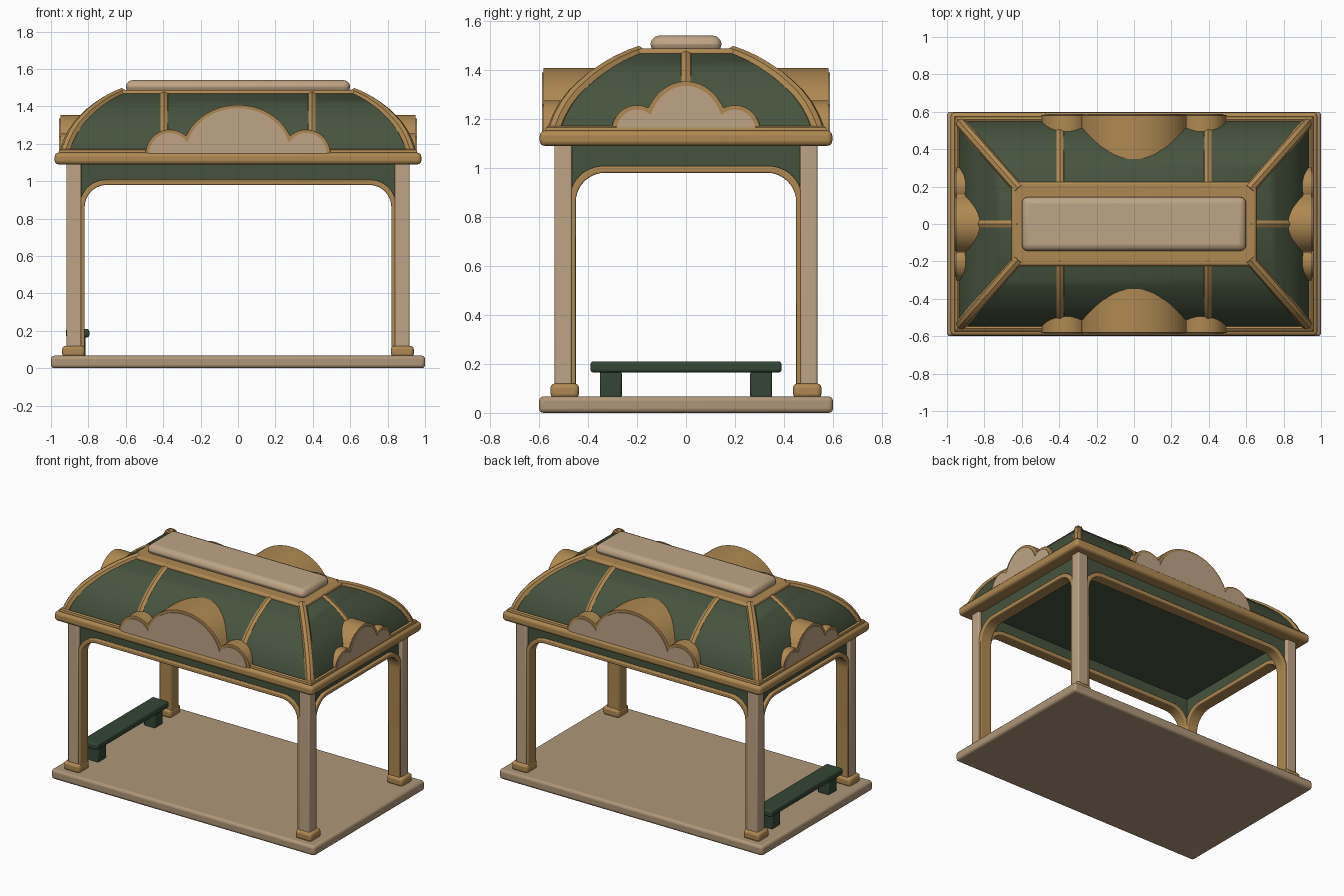
import bpy, bmesh, math
from mathutils import Vector

if "Cube" in bpy.data.objects:
    bpy.data.objects.remove(bpy.data.objects["Cube"])


def mat(name, rgb):
    m = bpy.data.materials.new(name)
    m.diffuse_color = (*rgb, 1)
    m.use_nodes = True
    m.node_tree.nodes["Principled BSDF"].inputs["Base Color"].default_value = m.diffuse_color
    return m


CREAM = mat("cream wood", (0.52, 0.37, 0.235))
FLOOR = mat("floor tan", (0.43, 0.305, 0.19))
OCHRE = mat("ochre trim", (0.43, 0.25, 0.085))
GREEN = mat("roof green", (0.062, 0.086, 0.048))
DARK = mat("bench green", (0.034, 0.062, 0.036))


def finish(ob, material, bevel=0, segs=3):
    ob.data.materials.clear()
    ob.data.materials.append(material)
    if bevel:
        b = ob.modifiers.new("rounding", 'BEVEL')
        b.width, b.segments, b.limit_method = bevel, segs, 'ANGLE'
    bpy.ops.object.select_all(action='DESELECT')
    ob.select_set(True)
    bpy.context.view_layer.objects.active = ob
    bpy.ops.object.shade_smooth_by_angle(angle=math.radians(40))
    return ob


def from_bm(name, bm, material, bevel=0):
    bmesh.ops.recalc_face_normals(bm, faces=bm.faces)
    me = bpy.data.meshes.new(name)
    bm.to_mesh(me)
    bm.free()
    ob = bpy.data.objects.new(name, me)
    bpy.context.collection.objects.link(ob)
    return finish(ob, material, bevel)


def box(name, x, y, z, material, bevel=0.01):
    bm = bmesh.new()
    bmesh.ops.create_cube(bm, size=1)
    for v in bm.verts:
        v.co = [(a + b) / 2 + c * abs(b - a) for (a, b), c in zip((x, y, z), v.co)]
    return from_bm(name, bm, material, bevel)


def place(axis, u, d, z):
    """Point at u along a wall, d outward; axis 'y' is a front/back wall."""
    return (u, d, z) if axis == 'y' else (d, u, z)


def strip(name, axis, inner, outer, d0, d1, material, bevel=0):
    """Solid band between two matching outlines."""
    bm = bmesh.new()
    rows = [[bm.verts.new(place(axis, p[0], d, p[1]))
             for p, d in ((a, d0), (b, d0), (b, d1), (a, d1))]
            for a, b in zip(inner, outer)]
    for r, s in zip(rows, rows[1:]):
        for k in range(4):
            bm.faces.new((r[k], r[(k + 1) % 4], s[(k + 1) % 4], s[k]))
    bm.faces.new(rows[0])
    bm.faces.new(rows[-1])
    return from_bm(name, bm, material, bevel)


def prism(name, axis, outline, d0, d1, material, bevel=0):
    bm = bmesh.new()
    a, b = [[bm.verts.new(place(axis, u, d, z)) for u, z in outline] for d in (d0, d1)]
    n = len(a)
    for i in range(n):
        bm.faces.new((a[i], a[(i + 1) % n], b[(i + 1) % n], b[i]))
    bm.faces.new(a)
    bm.faces.new(b)
    return from_bm(name, bm, material, bevel)


def tube(name, pts, radius, material, cyclic=False):
    cu = bpy.data.curves.new(name, 'CURVE')
    cu.dimensions = '3D'
    cu.bevel_depth, cu.bevel_resolution, cu.use_fill_caps = radius, 2, True
    sp = cu.splines.new('POLY')
    sp.points.add(len(pts) - 1)
    for p, co in zip(sp.points, pts):
        p.co = (*co, 1)
    sp.use_cyclic_u = cyclic
    ob = bpy.data.objects.new(name, cu)
    bpy.context.collection.objects.link(ob)
    bpy.ops.object.select_all(action='DESELECT')
    ob.select_set(True)
    bpy.context.view_layer.objects.active = ob
    bpy.ops.object.convert(target='MESH')
    return finish(bpy.context.object, material)


# Floor slab
box("floor_slab", (-1, 1), (-0.6, 0.6), (0, 0.067), FLOOR, 0.018)

# Corner posts with feet
for sx in (-1, 1):
    for sy in (-1, 1):
        box("corner_post", (sx * 0.838, sx * 0.917), (sy * 0.466, sy * 0.536),
            (0.06, 1.1), CREAM, 0.008)
        box("post_foot", (sx * 0.818, sx * 0.94), (sy * 0.437, sy * 0.553),
            (0.06, 0.12), OCHRE, 0.018)


# Arched openings with trim and valance panels
def arch(w, top, r):
    left = [(-w + r - r * math.cos(t), top - r + r * math.sin(t))
            for t in (math.pi / 2 * i / 10 for i in range(11))]
    return left + [(-u, z) for u, z in reversed(left)]


for axis, w, d0, d1 in (('y', 0.82, 0.453, 0.532), ('x', 0.45, 0.825, 0.912)):
    inner, outer = arch(w, 0.98, 0.12), arch(w + 0.026, 1.008, 0.14)
    legs = lambda c: [(c[0][0], 0.07)] + c + [(c[-1][0], 0.07)]
    for s in (-1, 1):
        strip("arch_trim", axis, legs(inner), legs(outer), s * d0, s * d1, OCHRE, 0.006)
        strip("valance", axis, outer, [(u, 1.1) for u, _ in outer],
              s * (d0 + 0.015), s * (d1 - 0.02), GREEN)

# Eave and ceiling
box("eave", (-0.98, 0.98), (-0.597, 0.597), (1.09, 1.152), OCHRE, 0.02)
box("ceiling", (-0.85, 0.85), (-0.475, 0.475), (1.084, 1.1), GREEN, 0)

# Curved hip roof: (inset fraction, height)
PROFILE = [(0, 1.13), (0.03, 1.17), (0.08, 1.215), (0.155, 1.264), (0.25, 1.308),
           (0.35, 1.342), (0.46, 1.376), (0.6, 1.41), (0.73, 1.437), (0.87, 1.46), (1, 1.477)]


def half(s):
    return 0.945 - 0.315 * s, 0.558 - 0.358 * s


bm = bmesh.new()
rings = []
for s, z in PROFILE:
    hx, hy = half(s)
    rings.append([bm.verts.new((a * hx, b * hy, z))
                  for a, b in ((-1, -1), (1, -1), (1, 1), (-1, 1))])
for r, t in zip(rings, rings[1:]):
    for k in range(4):
        bm.faces.new((r[k], r[(k + 1) % 4], t[(k + 1) % 4], t[k]))
bm.faces.new(rings[0])
bm.faces.new(rings[-1])
from_bm("roof", bm, GREEN)

# Roof ribs: hips, front and back ribs, end ribs
SINK = 0.013
for sx in (-1, 1):
    for sy in (-1, 1):
        tube("hip_rib", [(sx * (half(s)[0] - SINK), sy * (half(s)[1] - SINK), z - 0.008)
                         for s, z in PROFILE], 0.03, OCHRE)
        tube("side_rib", [(sx * 0.395, sy * (half(s)[1] - SINK), z - SINK)
                          for s, z in PROFILE], 0.027, OCHRE)
    tube("end_rib", [(sx * (half(s)[0] - SINK), 0, z - SINK) for s, z in PROFILE],
         0.027, OCHRE)

# Ridge frame, lower roof edge and raised ridge cap
box("ridge_frame", (-0.655, 0.655), (-0.225, 0.225), (1.44, 1.487), OCHRE, 0.015)
tube("roof_edge", [(a * 0.945, b * 0.56, 1.15)
                   for a, b in ((-1, -1), (1, -1), (1, 1), (-1, 1))], 0.022, OCHRE, True)
box("ridge_cap", (-0.6, 0.6), (-0.145, 0.145), (1.47, 1.54), CREAM, 0.05)


# Scalloped gables
def scallop(mid, lobe, shrink, base):
    """Outline of three merged half ellipses (centre, half width, height)."""
    c, r, h = lobe
    es = [(c, r - shrink, h - shrink), (0, mid[0] - shrink, mid[1] - shrink),
          (-c, r - shrink, h - shrink)]
    pts = []
    for e in es:
        for i in range(49):
            t = math.pi * i / 48
            u, z = e[0] + e[1] * math.cos(t), e[2] * math.sin(t)
            if all(o is e or ((u - o[0]) / o[1]) ** 2 + (z / o[2]) ** 2 > 1 for o in es):
                pts.append((u, base + z))
    return pts


for axis, mid, lobe, d0, d1 in (('y', (0.3, 0.265), (0.365, 0.13, 0.133), 0.3, 0.582),
                                ('x', (0.175, 0.21), (0.2, 0.105, 0.113), 0.72, 0.95)):
    for s in (-1, 1):
        prism("gable", axis, scallop(mid, lobe, 0, 1.143), s * d0, s * d1, OCHRE, 0.006)
        prism("gable_panel", axis, scallop(mid, lobe, 0.02, 1.145),
              s * (d1 - 0.002), s * (d1 + 0.006), CREAM)

# Bench
box("bench_seat", (-0.92, -0.795), (-0.39, 0.39), (0.165, 0.21), DARK, 0.012)
for s in (-1, 1):
    box("bench_leg", (-0.9, -0.815), (s * 0.262, s * 0.352), (0.06, 0.17), DARK, 0.01)
